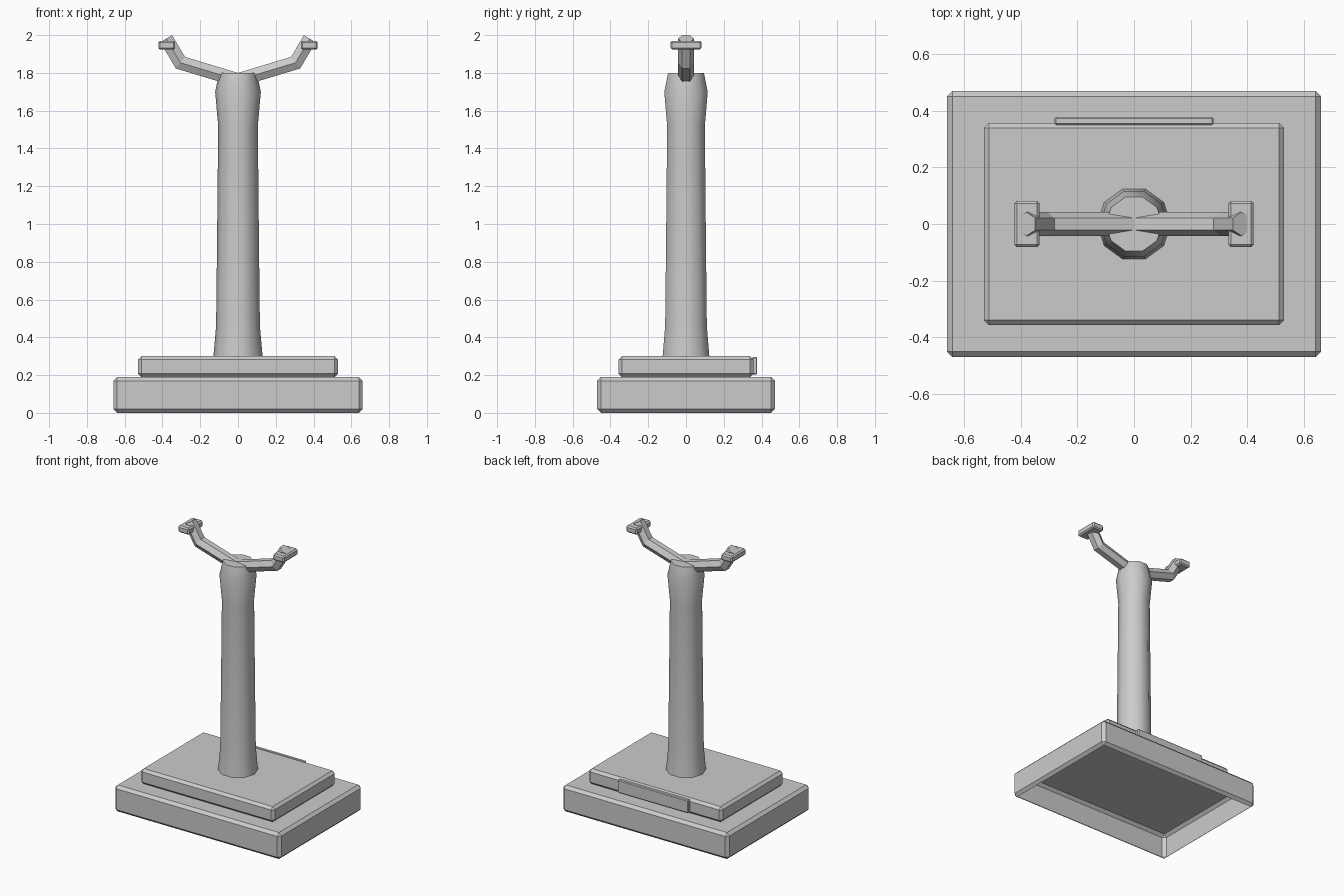
import bpy, bmesh
from math import cos, sin, pi, radians
from mathutils import Vector

if "Cube" in bpy.data.objects:
    bpy.data.objects.remove(bpy.data.objects["Cube"])


def finish(bm, name):
    bmesh.ops.recalc_face_normals(bm, faces=bm.faces)
    me = bpy.data.meshes.new(name)
    bm.to_mesh(me)
    bm.free()
    ob = bpy.data.objects.new(name, me)
    bpy.context.collection.objects.link(ob)
    return ob


def box(name, lo, hi, bevel, open_bottom=False):
    lo, hi = Vector(lo), Vector(hi)
    bm = bmesh.new()
    bmesh.ops.create_cube(bm, size=1)
    for v in bm.verts:
        v.co = (lo + hi) / 2 + v.co * (hi - lo)
    bmesh.ops.bevel(bm, geom=bm.edges[:], offset=bevel, segments=1,
                    affect='EDGES', profile=0.5)
    bm.normal_update()
    if open_bottom:
        down = [f for f in bm.faces if f.normal.z < -0.99]
        bmesh.ops.delete(bm, geom=down, context='FACES_ONLY')
    return finish(bm, name)


def skin(name, rings):
    """Bridge successive vertex rings and cap both ends."""
    bm = bmesh.new()
    vs = [[bm.verts.new(p) for p in r] for r in rings]
    n = len(rings[0])
    for a, b in zip(vs, vs[1:]):
        for i in range(n):
            j = (i + 1) % n
            bm.faces.new((a[i], a[j], b[j], b[i]))
    bm.faces.new(vs[0])
    bm.faces.new(vs[-1])
    return finish(bm, name)


# stepped plinth, lower tier is hollow underneath
box("base_lower", (-0.66, -0.47, 0), (0.66, 0.47, 0.19), 0.02, True)
box("base_upper", (-0.53, -0.357, 0.19), (0.53, 0.357, 0.30), 0.018)

# blank plate on the back of the upper tier
box("back_plate", (-0.28, 0.35, 0.203), (0.28, 0.377, 0.295), 0.005)

# ten-sided post
profile = [(0.13, 0.30), (0.116, 0.46), (0.111, 0.90), (0.105, 1.52),
           (0.121, 1.70), (0.10, 1.80)]
post = skin("post", [[(r * cos(i * pi / 5), r * sin(i * pi / 5), z)
                      for i in range(10)] for r, z in profile])
bpy.context.view_layer.objects.active = post
post.select_set(True)
bpy.ops.object.shade_smooth_by_angle(angle=radians(50))
post.select_set(False)

# bent hexagonal arms and their end pads
path = [Vector((0, 0, 1.762)), Vector((0.305, 0, 1.854)), Vector((0.38, 0, 1.981))]
R = 0.042
for side, s in (("left", -1), ("right", 1)):
    rings = []
    dirs = [(b - a).normalized() for a, b in zip(path, path[1:])]
    for k, p in enumerate(path):
        d0, d1 = dirs[max(k - 1, 0)], dirs[min(k, len(dirs) - 1)]
        t = (d0 + d1).normalized()
        up = Vector((-t.z, 0, t.x)) / t.dot(d1)
        ring = []
        for i in range(6):
            q = p + up * (R * sin(i * pi / 3)) + Vector((0, R * cos(i * pi / 3), 0))
            ring.append((q.x * s, q.y, q.z))
        rings.append(ring)
    skin(side + "_arm", rings)
    x0, x1 = sorted((0.333 * s, 0.422 * s))
    box(side + "_pad", (x0, -0.082, 1.923), (x1, 0.082, 1.97), 0.009)
